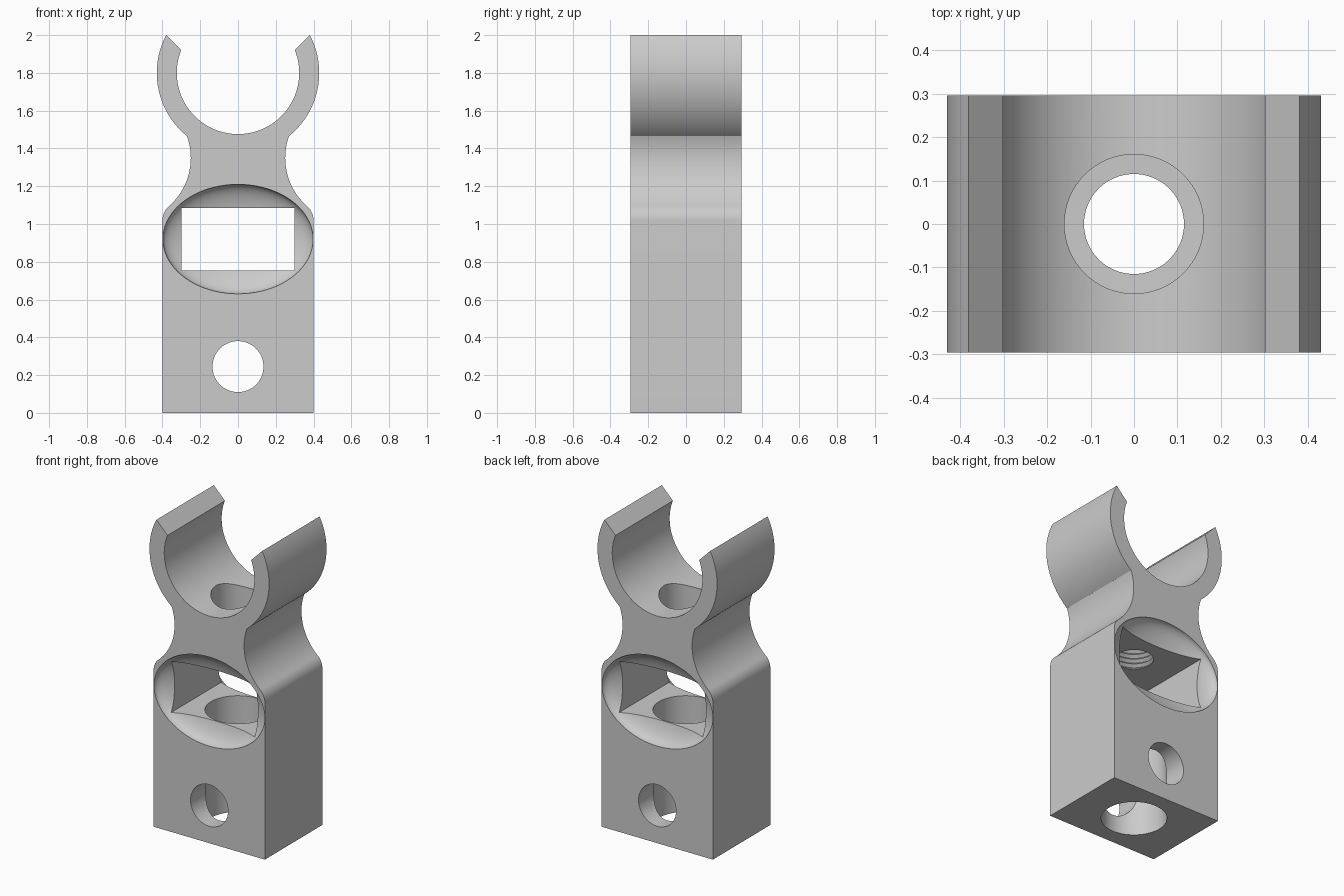
import bpy, bmesh
from math import sin, cos, tau, radians
from mathutils import Matrix

cube = bpy.data.objects.get("Cube")
if cube:
    bpy.data.objects.remove(cube, do_unlink=True)

HALF_DEPTH = 0.295
SLOT_Z = 0.92

grey = bpy.data.materials.new("plain grey")
grey.use_nodes = True
grey.diffuse_color = (0.6, 0.6, 0.6, 1)
bsdf = next(n for n in grey.node_tree.nodes if n.type == 'BSDF_PRINCIPLED')
bsdf.inputs["Base Color"].default_value = (0.6, 0.6, 0.6, 1)


def finish(bm, name):
    bmesh.ops.recalc_face_normals(bm, faces=bm.faces)
    mesh = bpy.data.meshes.new(name)
    bm.to_mesh(mesh)
    bm.free()
    mesh.materials.append(grey)
    obj = bpy.data.objects.new(name, mesh)
    bpy.context.collection.objects.link(obj)
    return obj


def arc(cx, cz, r, start, end, steps):
    angles = [radians(start + (end - start) * i / steps) for i in range(steps + 1)]
    return [(cx + r * cos(a), cz + r * sin(a)) for a in angles]


def extrude_profile(points, name):
    bm = bmesh.new()
    face = bm.faces.new([bm.verts.new((x, -HALF_DEPTH, z)) for x, z in points])
    new = bmesh.ops.extrude_face_region(bm, geom=[face])["geom"]
    verts = [v for v in new if isinstance(v, bmesh.types.BMVert)]
    bmesh.ops.translate(bm, verts=verts, vec=(0, 2 * HALF_DEPTH, 0))
    return finish(bm, name)


def lathe(profile, name, sides=64):
    """Closed solid turned around the z axis from (radius, z) points."""
    bm = bmesh.new()
    rings = [[bm.verts.new((r * cos(tau * i / sides), r * sin(tau * i / sides), z))
              for i in range(sides)] for r, z in profile]
    for low, high in zip(rings, rings[1:]):
        for i in range(sides):
            j = (i + 1) % sides
            bm.faces.new((low[i], low[j], high[j], high[i]))
    bm.faces.new(rings[0])
    bm.faces.new(rings[-1])
    return finish(bm, name)


def cut(target, cutter):
    cutter.hide_render = True
    mod = target.modifiers.new("cut", 'BOOLEAN')
    mod.operation = 'DIFFERENCE'
    mod.solver = 'EXACT'
    mod.object = cutter
    bpy.context.view_layer.objects.active = target
    bpy.ops.object.modifier_apply(modifier=mod.name)
    bpy.data.objects.remove(cutter, do_unlink=True)


# Right half of the outline: base, rounded shoulder, waist, open cradle
half = [(0.4, 0.0)]
half += arc(0.302, 1.02, 0.098, 0, 48.9, 10)
half += arc(0.59, 1.35, 0.34, 228.9, 160.2, 24)[1:]
half += arc(0, 1.8, 0.43, -51.1, 27.8, 32)
half += arc(0, 1.8, 0.324, 21.8, -90, 44)
outline = half + [(-x, z) for x, z in reversed(half[:-1])]
clamp = extrude_profile(outline, "clamp_body")

# Rectangular window through the body
bm = bmesh.new()
bmesh.ops.create_cube(bm, size=1, matrix=Matrix.Translation((0, 0, SLOT_Z))
                      @ Matrix.Diagonal((0.6, 1, 0.33, 1)))
cut(clamp, finish(bm, "window_cutter"))

# Shallow oval dishes around the window, front and back
for side in (-1, 1):
    bm = bmesh.new()
    bmesh.ops.create_uvsphere(bm, u_segments=80, v_segments=41, radius=1,
                              matrix=Matrix.Translation((0, side * HALF_DEPTH, SLOT_Z))
                              @ Matrix.Diagonal((0.398, 0.11, 0.29, 1))
                              @ Matrix.Rotation(radians(90), 4, 'X'))
    cut(clamp, finish(bm, "dish_cutter"))

# Wide vertical bore from the base up to the window
cut(clamp, lathe([(0.195, -0.1), (0.195, 0.9)], "base_bore_cutter"))

# Threaded bore from the window, opening into a wider bore in the cradle
thread = [(0.115, 1.0)]
for i in range(6):
    z = 1.09 + 0.032 * i
    thread += [(0.115, z), (0.134, z + 0.016)]
thread += [(0.115, 1.285), (0.16, 1.286), (0.16, 1.6)]
cut(clamp, lathe(thread, "threaded_bore_cutter"))

# Round cross hole near the base
cross = lathe([(0.135, -0.5), (0.135, 0.5)], "cross_hole_cutter")
cross.data.transform(Matrix.Translation((0, 0, 0.245)) @ Matrix.Rotation(radians(90), 4, 'X'))
cut(clamp, cross)

# Smooth curves, sharp corners
for o in bpy.context.selected_objects:
    o.select_set(False)
clamp.select_set(True)
bpy.context.view_layer.objects.active = clamp
bpy.ops.object.shade_smooth_by_angle(angle=radians(25))
